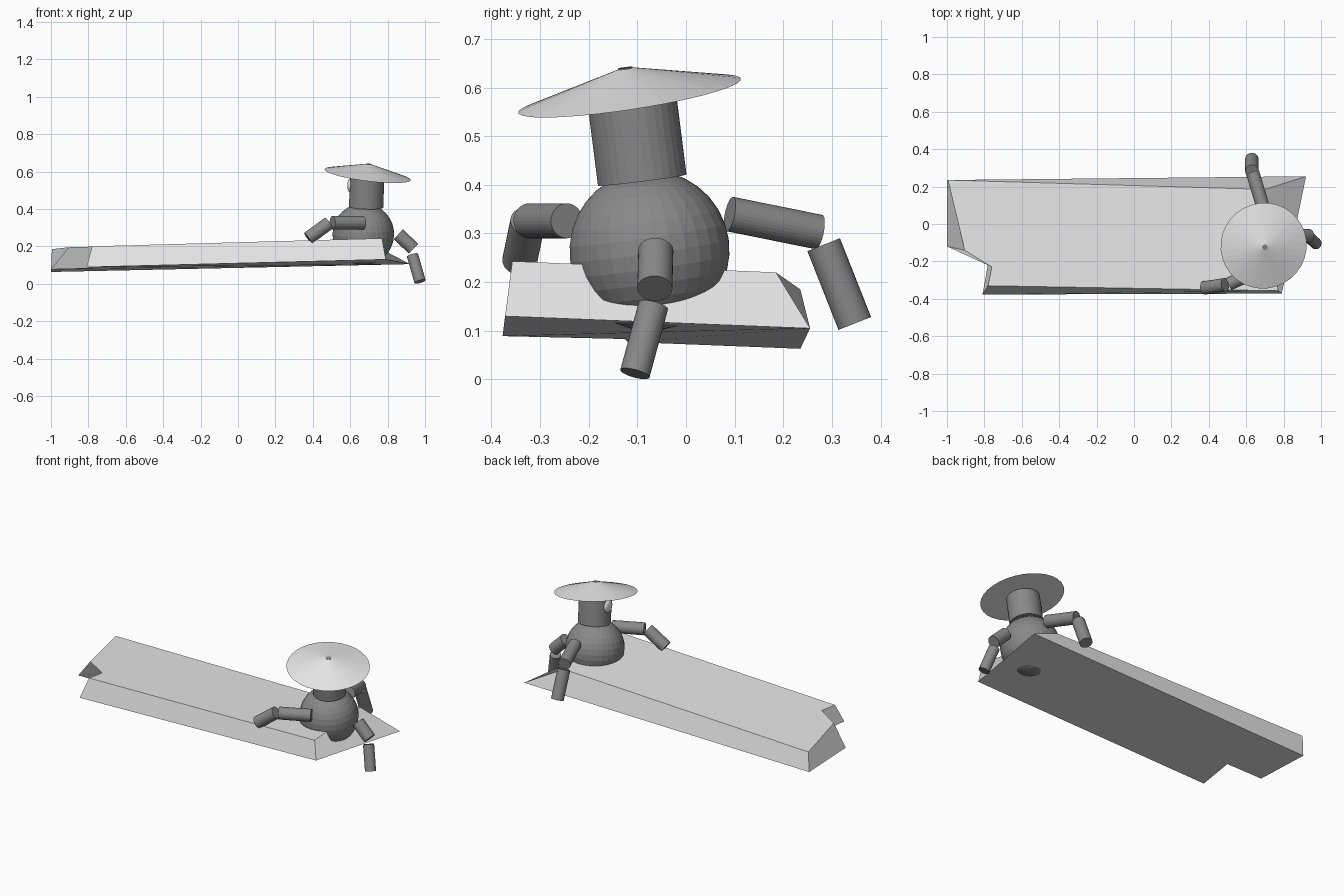
import bpy, bmesh
from mathutils import Vector

if "Cube" in bpy.data.objects:
    bpy.data.objects.remove(bpy.data.objects["Cube"])


def material(name, value):
    m = bpy.data.materials.new(name)
    m.diffuse_color = (value, value, value, 1)
    m.use_nodes = True
    m.node_tree.nodes["Principled BSDF"].inputs["Base Color"].default_value = m.diffuse_color
    return m


pale = material("pale grey", 0.8)
dark = material("dark grey", 0.25)


def finish(bm, name, mat):
    bmesh.ops.recalc_face_normals(bm, faces=bm.faces)
    mesh = bpy.data.meshes.new(name)
    bm.to_mesh(mesh)
    bm.free()
    mesh.materials.append(mat)
    obj = bpy.data.objects.new(name, mesh)
    bpy.context.collection.objects.link(obj)
    return obj


def tube(name, start, end, r1, r2, mat):
    """Capped cylinder or cone between two points."""
    a, b = Vector(start), Vector(end)
    bm = bmesh.new()
    bmesh.ops.create_cone(bm, cap_ends=True, segments=32, radius1=r1,
                          radius2=r2, depth=(b - a).length)
    obj = finish(bm, name, mat)
    obj.location = (a + b) / 2
    obj.rotation_mode = 'QUATERNION'
    obj.rotation_quaternion = (b - a).to_track_quat('Z', 'Y')
    return obj


def ball(name, centre, radius, scale, axis, mat):
    bm = bmesh.new()
    bmesh.ops.create_uvsphere(bm, u_segments=32, v_segments=16, radius=radius)
    obj = finish(bm, name, mat)
    obj.location = centre
    obj.scale = scale
    obj.rotation_mode = 'QUATERNION'
    obj.rotation_quaternion = Vector(axis).to_track_quat('Z', 'Y')
    return obj


# Sloping plank with a notched left end
bottom = [(-1, 0.235, 0.063), (-1, -0.12, 0.077), (-0.765, -0.125, 0.083),
          (-0.81, -0.377, 0.089), (0.79, -0.372, 0.13), (0.92, 0.255, 0.105)]
top = [(-0.995, 0.235, 0.185), (-0.905, -0.14, 0.195), (-0.76, -0.23, 0.199),
       (-0.78, -0.33, 0.2), (0.77, -0.357, 0.243), (0.70, 0.185, 0.22)]
bm = bmesh.new()
low = [bm.verts.new(p) for p in bottom]
high = [bm.verts.new(p) for p in top]
bm.faces.new(low)
bm.faces.new(high)
for i in range(6):
    j = (i + 1) % 6
    bm.faces.new((low[i], low[j], high[j], high[i]))
finish(bm, "plank", pale)

# Round body, head and conical hat, all leaning a little
ball("body", (0.67, -0.075, 0.265), 0.165, (1, 1, 1), (0.04, -0.14, 1), dark)
tube("head", (0.685, -0.09, 0.41), (0.691, -0.111, 0.575), 0.092, 0.092, dark)
tube("hat", (0.693, -0.116, 0.583), (0.70, -0.1245, 0.639), 0.232, 0.015, pale)
tube("hat_tip", (0.70, -0.1245, 0.6385), (0.7002, -0.1248, 0.641), 0.015, 0.015, dark)

# Small oval eye on the side of the head
ball("eye", (0.599, -0.10, 0.525), 0.036, (1, 1, 0.4), (1, 0, 0), pale)

# Three two-part limbs
limbs = {
    "front_upper_arm": ((0.67, -0.245, 0.326), (0.505, -0.322, 0.326)),
    "front_forearm": ((0.487, -0.325, 0.325), (0.375, -0.342, 0.243)),
    "back_upper_arm": ((0.69, 0.09, 0.34), (0.635, 0.273, 0.303)),
    "back_forearm": ((0.63, 0.283, 0.277), (0.63, 0.347, 0.115)),
    "side_upper_arm": ((0.858, -0.062, 0.265), (0.938, -0.064, 0.187)),
    "side_forearm": ((0.933, -0.067, 0.152), (0.973, -0.105, 0.012)),
}
for name, (a, b) in limbs.items():
    r = 0.031 if name == "side_forearm" else 0.036
    tube(name, a, b, r, r, dark)
